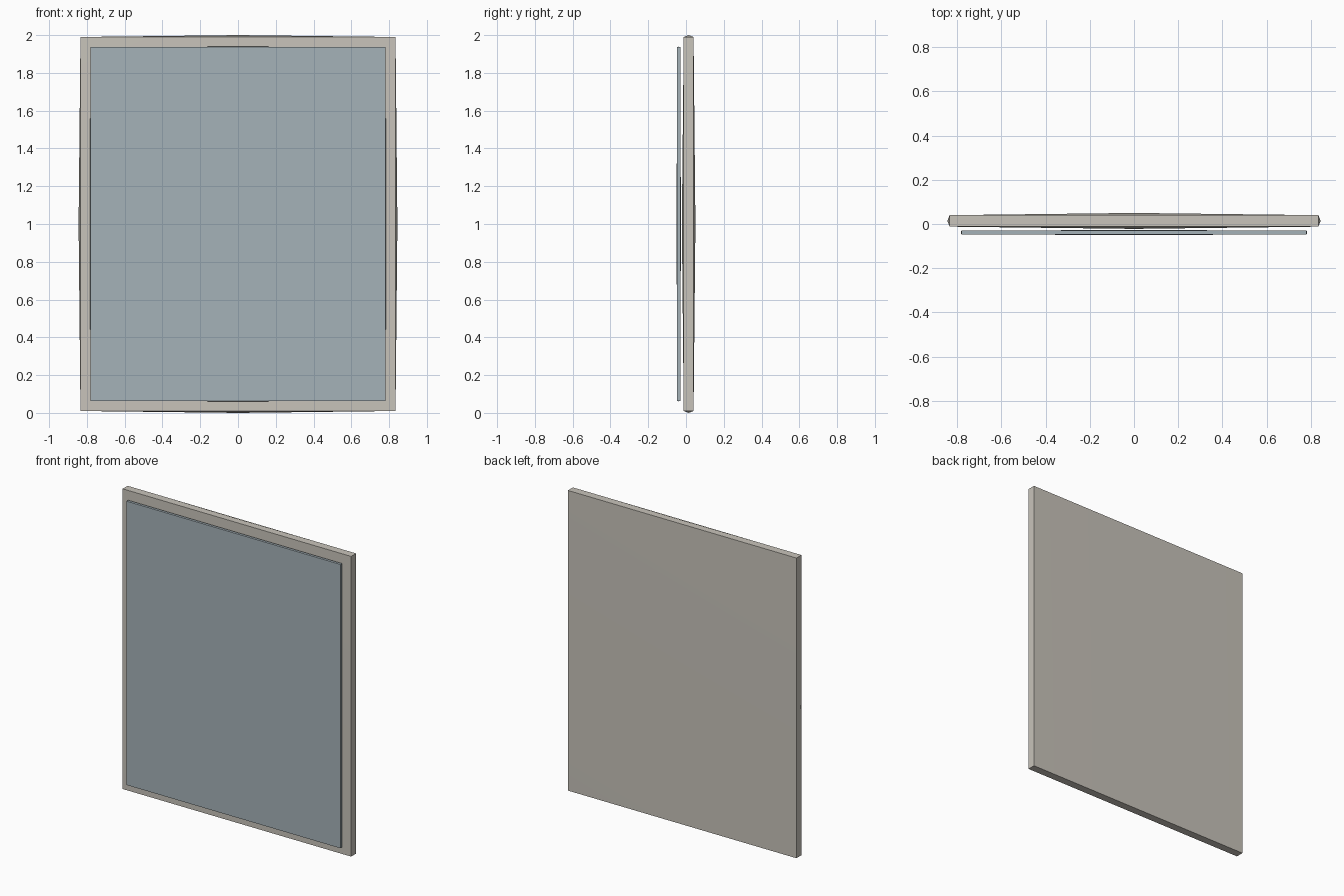
import bpy, bmesh, math
from mathutils import Vector

if "Cube" in bpy.data.objects:
    bpy.data.objects.remove(bpy.data.objects["Cube"])


def material(name, rgb):
    m = bpy.data.materials.new(name)
    m.diffuse_color = (*rgb, 1)
    m.use_nodes = True
    m.node_tree.nodes["Principled BSDF"].inputs["Base Color"].default_value = m.diffuse_color
    return m


def bulged_panel(name, half, centre, bulge, mat):
    """Box whose every face rises slightly to a middle point."""
    bm = bmesh.new()
    bmesh.ops.create_cube(bm, size=2)
    bmesh.ops.scale(bm, vec=Vector(half), verts=bm.verts)
    bmesh.ops.poke(bm, faces=bm.faces[:], offset=bulge)
    bmesh.ops.recalc_face_normals(bm, faces=bm.faces)
    mesh = bpy.data.meshes.new(name)
    bm.to_mesh(mesh)
    bm.free()
    mesh.materials.append(mat)
    ob = bpy.data.objects.new(name, mesh)
    ob.location = centre
    bpy.context.collection.objects.link(ob)
    bpy.context.view_layer.objects.active = ob
    ob.select_set(True)
    bpy.ops.object.shade_smooth_by_angle(angle=math.radians(48))
    ob.select_set(False)
    return ob


stone = material("warm grey", (0.58, 0.55, 0.495))
glass = material("blue grey", (0.376, 0.445, 0.48))

# Backing slab
bulged_panel("backing_slab", (0.834, 0.026, 0.99), (0, 0.014, 1), 0.01, stone)
# Thin pane floating just in front of the slab
bulged_panel("front_pane", (0.781, 0.0085, 0.936), (0, -0.0385, 1), 0.003, glass)
